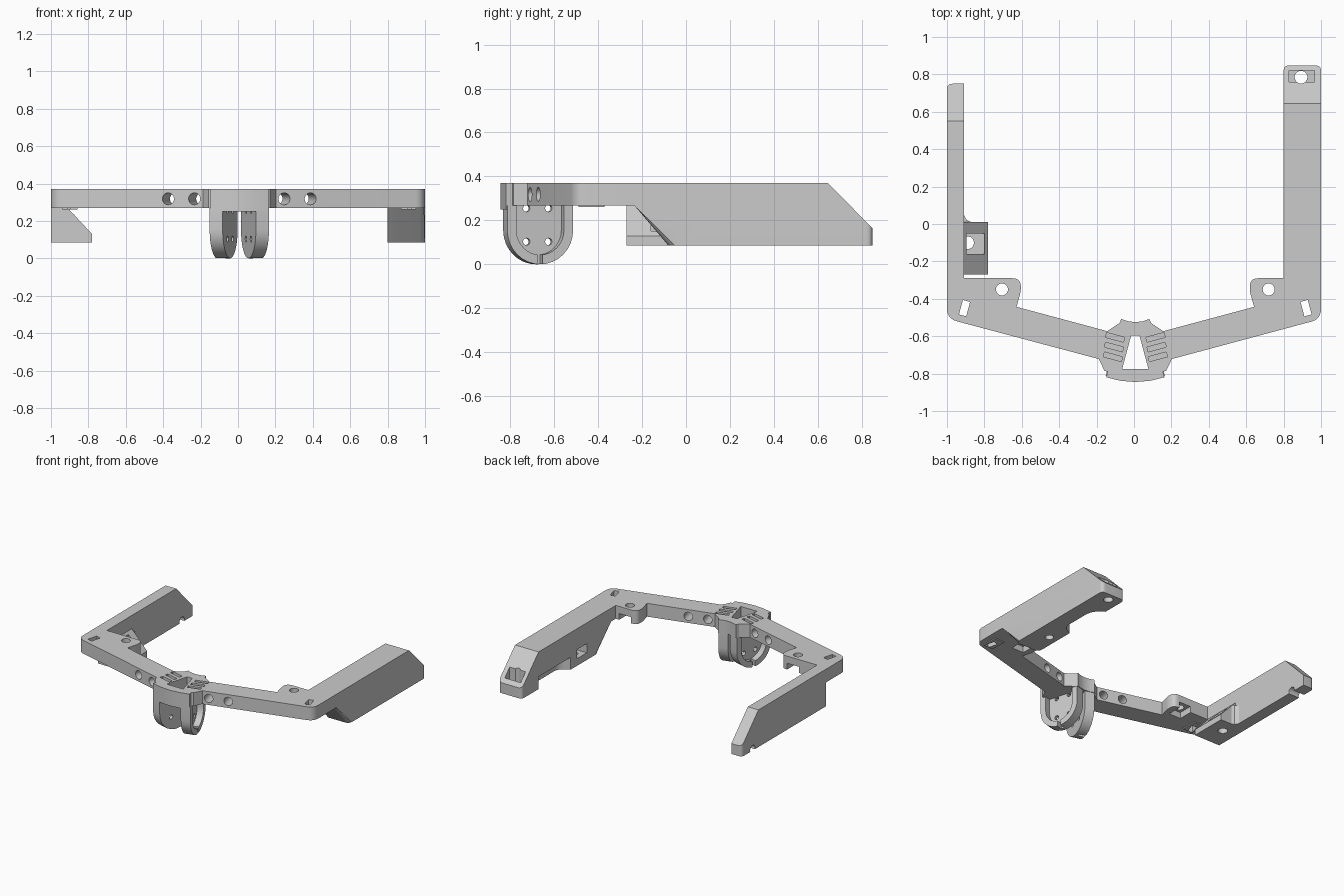
import bpy
import bmesh
from math import radians, cos, sin, pi
from mathutils import Matrix, Vector

cube = bpy.data.objects.get("Cube")
if cube:
    bpy.data.objects.remove(cube, do_unlink=True)

grey = bpy.data.materials.new("matt grey")
grey.use_nodes = True
colour = (0.6, 0.6, 0.6, 1)
grey.diffuse_color = colour
grey.node_tree.nodes["Principled BSDF"].inputs["Base Color"].default_value = colour

BOTTOM, DECK, TOP = 0.085, 0.268, 0.37
MID = 0.007  # the hub sits slightly off centre
TILT = radians(15)
parts = []


def rounded(points, steps=6):
    """Replace each (x, y, radius) corner by a small curve."""
    out = []
    for i, p in enumerate(points):
        c = Vector(p[:2])
        r = p[2] if len(p) > 2 else 0
        if not r:
            out.append(c)
            continue
        a = c + (Vector(points[i - 1][:2]) - c).normalized() * r
        b = c + (Vector(points[(i + 1) % len(points)][:2]) - c).normalized() * r
        for k in range(steps + 1):
            t = k / steps
            out.append(a * (1 - t) ** 2 + c * 2 * t * (1 - t) + b * t ** 2)
    return out


def prism(name, points, lo, hi, axis="z", matrix=Matrix()):
    """Extrude a profile along an axis: x takes (y, z), y (x, z), z (x, y)."""
    bm = bmesh.new()
    ends = []
    for h in (lo, hi):
        ends.append([bm.verts.new((h, p[0], p[1]) if axis == "x" else
                                  (p[0], h, p[1]) if axis == "y" else
                                  (p[0], p[1], h)) for p in points])
    bm.faces.new(ends[0])
    bm.faces.new(ends[1])
    n = len(points)
    for i in range(n):
        j = (i + 1) % n
        bm.faces.new((ends[0][i], ends[0][j], ends[1][j], ends[1][i]))
    bm.transform(matrix)
    bmesh.ops.recalc_face_normals(bm, faces=bm.faces)
    mesh = bpy.data.meshes.new(name)
    bm.to_mesh(mesh)
    bm.free()
    mesh.materials.append(grey)
    ob = bpy.data.objects.new(name, mesh)
    bpy.context.collection.objects.link(ob)
    return ob


def box(x0, x1, y0, y1, z0, z1, matrix=Matrix()):
    return prism("box", [(x0, y0), (x1, y0), (x1, y1), (x0, y1)], z0, z1, "z", matrix)


def rod(a, b, r, lo, hi, axis="z", matrix=Matrix()):
    ring = [(a + r * cos(k * pi / 12), b + r * sin(k * pi / 12)) for k in range(24)]
    return prism("rod", ring, lo, hi, axis, matrix)


def combine(ob, others, operation="DIFFERENCE"):
    """Bake booleans into the part and remove the helper shapes."""
    for o in others:
        m = ob.modifiers.new("shape", "BOOLEAN")
        m.operation, m.object, m.solver = operation, o, "EXACT"
    deps = bpy.context.evaluated_depsgraph_get()
    deps.update()
    mesh = bpy.data.meshes.new_from_object(ob.evaluated_get(deps))
    ob.modifiers.clear()
    ob.data = mesh
    for o in others:
        bpy.data.objects.remove(o, do_unlink=True)
    return ob


def mirrored(side):
    return Matrix.Translation((MID, 0, 0)) @ Matrix.Diagonal((side, 1, 1, 1))


def side_frame(side, x, y):
    """Local frame along one swept arm; mirrored for the other side."""
    return mirrored(side) @ Matrix.Translation((x, y, 0)) @ Matrix.Rotation(TILT, 4, "Z")


def place(p, side):
    """Put an outline point on one side, keeping the outer edge at full width."""
    return Vector((side * p.x + MID * min(1, (1 - p.x) * 10), p.y))


# Front crossbar with hub and lugs, drawn as half an outline
half = rounded([(0, -0.845), (0.08, -0.838), (0.155, -0.82), (0.148, -0.79), (0.165, -0.785),
                (0.195, -0.722), (1, -0.507, 0.055), (1, -0.29),
                (0.8, -0.29), (0.612, -0.29, 0.045), (0.612, -0.36, 0.02), (0.635, -0.443),
                (0.15, -0.573), (0.085, -0.53), (0.075, -0.508), (0.04, -0.52), (0, -0.525)])
outline = [place(p, 1) for p in half] + [place(p, -1) for p in reversed(half[1:-1])]
crossbar = prism("crossbar", outline, DECK, TOP)
cuts = [prism("opening", [(-0.07, -0.775), (0.07, -0.775), (0.022, -0.595), (-0.022, -0.595)],
              0.2, 0.5, "z", mirrored(1))]
for s in (-1, 1):
    # Lug hole and nut slot, corner slot, cross holes, hub slits
    cuts.append(rod(0.713, -0.35, 0.032, 0.2, 0.5, "z", mirrored(s)))
    cuts.append(box(0.663, 0.763, -0.4, -0.25, 0.2, 0.315, mirrored(s)))
    cuts.append(box(-0.02, 0.02, -0.04, 0.04, 0.2, 0.5, side_frame(s, 0.913, -0.45)))
    for x in (0.22, 0.36):
        cuts.append(rod(0, 0.318, 0.032, -0.3, 0.3, "y", side_frame(s, x, -0.64 + (x - 0.2) * 0.27)))
    for k in range(3):
        cuts.append(box(-0.05, 0.05, -0.013, 0.013, 0.3, 0.5,
                        side_frame(s, 0.108 + 0.006 * (2 - k), -0.71 + 0.052 * k)))
parts.append(combine(crossbar, cuts))

# Curved lip under the hub front
front = [p for p in half if p.y < -0.8]
lip = [Vector((-p.x, p.y)) for p in reversed(front[1:])] + front + [Vector((0.14, -0.785)), Vector((-0.14, -0.785))]
parts.append(prism("hub_lip", lip, 0.25, DECK, "z", mirrored(1)))


# Clamp cups: U-shaped bowls open to the outside, with a drilled wall
def u_shape(r, top):
    arc = [(r * cos(k * pi / 16), 0.155 + r * sin(k * pi / 16)) for k in range(-16, 1)]
    return [(-r, top)] + arc + [(r, top)]


for s, label in ((1, "left"), (-1, "right")):
    frame = side_frame(s, 0.049, -0.682)
    cup = prism(label + "_clamp_cup", u_shape(0.155, DECK), 0, 0.072, "x", frame)
    cuts = [prism("hollow", u_shape(0.112, 0.3), 0.025, 0.2, "x", frame),
            box(0.025, 0.2, -0.012, 0.012, -0.1, 0.1, frame)]
    for v in (-0.052, 0.052):
        for z in (0.103, 0.255):
            cuts.append(rod(v, z, 0.016, -0.1, 0.1, "x", frame))
    parts.append(combine(cup, cuts))
    # Thin pad below each corner
    pad = box(0.865, 0.945, -0.49, -0.37, 0.26, DECK, mirrored(s))
    pad.name = label + "_corner_pad"
    parts.append(combine(pad, [box(-0.02, 0.02, -0.04, 0.04, 0.2, 0.5, side_frame(s, 0.913, -0.45))]))

# Wide left arm: side profile with rounded front slope, trimmed to the plan
arm = prism("left_arm", [(-0.29, TOP), (0.645, TOP), (0.848, 0.165), (0.848, BOTTOM),
                         (-0.08, BOTTOM), (-0.235, DECK), (-0.29, DECK)], 0.8, 1, "x")
bm = bmesh.new()
bm.from_mesh(arm.data)
slope = [e for e in bm.edges if abs(e.verts[0].co.x - e.verts[1].co.x) < 0.01
         and 0.1 < abs(e.verts[0].co.z - e.verts[1].co.z)
         and -0.25 < min(v.co.y for v in e.verts) < 0]
bmesh.ops.bevel(bm, geom=slope, offset=0.03, segments=6, profile=0.5, affect="EDGES")
bm.to_mesh(arm.data)
bm.free()
plan = prism("plan", rounded([(0.8, -0.4), (1, -0.4), (1, 0.848, 0.03), (0.8, 0.848, 0.03)]), 0, 0.5)
combine(arm, [plan], "INTERSECT")
bite = prism("bite", rounded([(0.7, 0.2), (0.88, 0.3, 0.05), (0.88, 0.6, 0.08), (0.7, 0.7)]), 0, 0.18)
parts.append(combine(arm, [
    bite,
    box(0.83, 0.965, 0.76, 0.82, 0.13, 0.5),
    rod(0.893, 0.785, 0.034, 0, 0.3),
    box(0.7, 0.91, 0.06, 0.18, 0.14, 0.21),
    rod(0.87, 0.12, 0.03, 0, 0.16)]))

# Narrow right arm
arm = prism("right_arm", [(-0.29, TOP), (0.55, TOP), (0.75, 0.165), (0.75, BOTTOM),
                          (-0.27, BOTTOM), (-0.27, DECK), (-0.29, DECK)], -1, -0.91, "x")
plan = prism("plan", rounded([(-1, -0.4), (-0.91, -0.4), (-0.91, 0.75), (-1, 0.75, 0.03)]), 0, 0.5)
combine(arm, [plan], "INTERSECT")
parts.append(combine(arm, [rod(0.62, 0.095, 0.03, -1.1, -0.8, "x"),
                           rod(-0.89, -0.1, 0.034, 0, 0.2)]))

# Wedge block on the inside of the right arm, with nut pocket and fillet
block = prism("right_arm_block", [(-0.91, DECK), (-0.78, 0.13), (-0.78, BOTTOM), (-0.91, BOTTOM)],
              -0.27, 0.012, "y")
parts.append(combine(block, [box(-0.895, -0.8, -0.16, -0.05, 0.13, 0.5),
                             rod(-0.89, -0.1, 0.034, 0, 0.2)]))
parts.append(prism("block_fillet", [(-0.91, 0.012), (-0.875, 0.012), (-0.895, 0.022), (-0.91, 0.05)],
                   BOTTOM, 0.235))

# Smooth the curves and keep the machined edges sharp
bpy.ops.object.select_all(action="DESELECT")
for ob in parts:
    ob.select_set(True)
bpy.context.view_layer.objects.active = parts[0]
bpy.ops.object.shade_smooth_by_angle(angle=radians(30))
